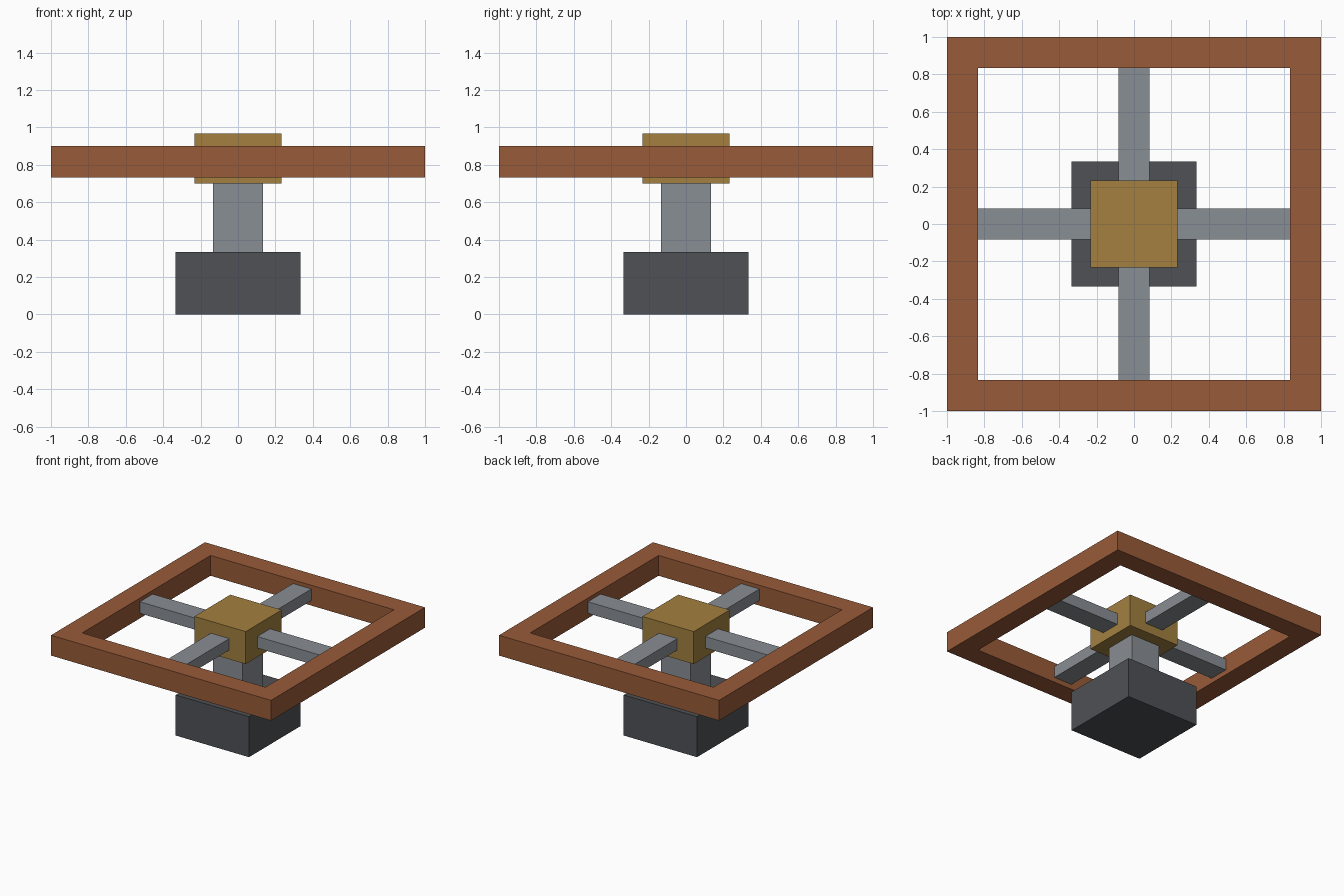
import bpy, bmesh
from math import pi, cos, sin

if "Cube" in bpy.data.objects:
    bpy.data.objects.remove(bpy.data.objects["Cube"])


def material(name, rgb):
    # Convert 8-bit sRGB to linear
    lin = [((c / 255 + 0.055) / 1.055) ** 2.4 for c in rgb]
    m = bpy.data.materials.new(name)
    m.diffuse_color = (*lin, 1)
    m.use_nodes = True
    m.node_tree.nodes["Principled BSDF"].inputs["Base Color"].default_value = m.diffuse_color
    return m


brown = material("rust_brown", (153, 91, 57))
gold = material("dull_gold", (163, 128, 64))
grey = material("steel_grey", (137, 142, 148))
dark = material("dark_grey", (78, 81, 86))


def box(name, size, center, mat):
    bpy.ops.mesh.primitive_cube_add(size=1, location=center)
    ob = bpy.context.object
    ob.name = name
    ob.scale = size
    bpy.ops.object.transform_apply(location=False, rotation=False, scale=True)
    ob.data.materials.append(mat)
    return ob


def square_frame(name, outer, inner, z0, z1, mat):
    # Rectangular section swept around the four corners
    bm = bmesh.new()
    section = [(outer, z0), (outer, z1), (inner, z1), (inner, z0)]
    corners = [(-1, -1), (1, -1), (1, 1), (-1, 1)]
    rings = [[bm.verts.new((sx * r, sy * r, z)) for r, z in section] for sx, sy in corners]
    for i in range(4):
        a, b = rings[i], rings[(i + 1) % 4]
        for j in range(4):
            k = (j + 1) % 4
            bm.faces.new((a[j], b[j], b[k], a[k]))
    bmesh.ops.recalc_face_normals(bm, faces=bm.faces)
    me = bpy.data.meshes.new(name)
    bm.to_mesh(me)
    bm.free()
    me.materials.append(mat)
    ob = bpy.data.objects.new(name, me)
    bpy.context.collection.objects.link(ob)


# Pedestal
box("base", (0.667, 0.667, 0.333), (0, 0, 0.1667), dark)
box("post", (0.267, 0.267, 0.367), (0, 0, 0.5167), grey)

# Hub and outer frame
box("hub", (0.467, 0.467, 0.267), (0, 0, 0.8335), gold)
square_frame("outer_frame", 1.0, 0.8333, 0.7333, 0.9, brown)

# Four spokes from the hub to the frame
inner, outer = 0.2333, 0.8333
mid = (inner + outer) / 2
for i in range(4):
    a = i * pi / 2
    spoke = box(f"spoke_{i + 1}", (outer - inner, 0.167, 0.095),
                (mid * cos(a), mid * sin(a), 0.822), grey)
    spoke.rotation_euler.z = a
